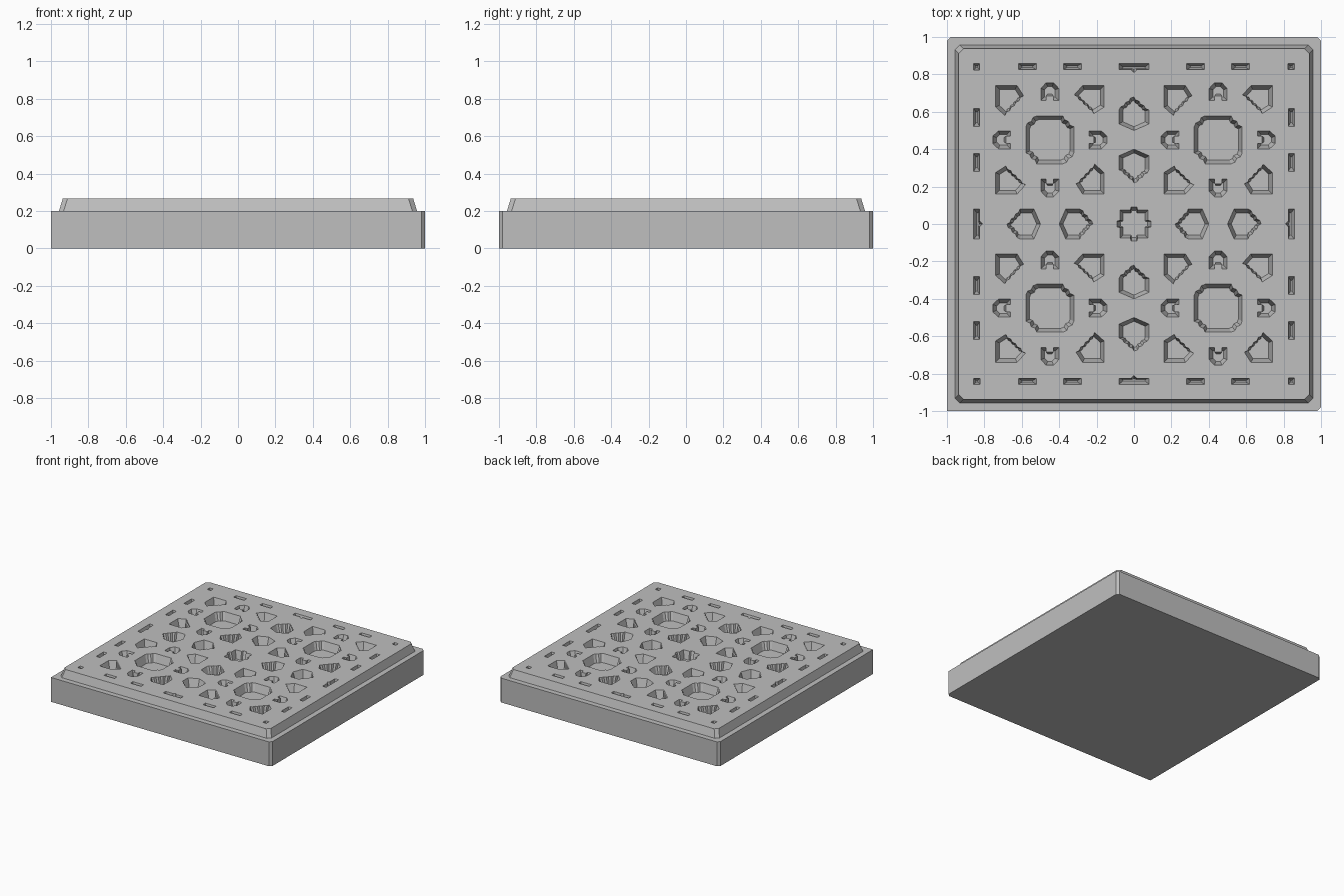
import bpy, bmesh, math
from mathutils import Matrix, Vector

cube = bpy.data.objects.get("Cube")
if cube:
    bpy.data.objects.remove(cube, do_unlink=True)

LEDGE, TOP, DRAFT = 0.2, 0.265, 0.02

stone = bpy.data.materials.new("light_grey_stone")
stone.use_nodes = True
grey = (0.52, 0.52, 0.52, 1)
stone.diffuse_color = grey
stone.node_tree.nodes["Principled BSDF"].inputs["Base Color"].default_value = grey


def make_object(name, bm):
    bmesh.ops.remove_doubles(bm, verts=bm.verts, dist=1e-5)
    bmesh.ops.recalc_face_normals(bm, faces=bm.faces)
    mesh = bpy.data.meshes.new(name)
    bm.to_mesh(mesh)
    bm.free()
    mesh.materials.append(stone)
    obj = bpy.data.objects.new(name, mesh)
    bpy.context.collection.objects.link(obj)
    return obj


def loft(bm, rings):
    """Close a stack of equal outlines, given as (points, height), into a solid."""
    loops = [[bm.verts.new((p[0], p[1], z)) for p in pts] for pts, z in rings]
    for low, high in zip(loops, loops[1:]):
        for i in range(len(low)):
            j = (i + 1) % len(low)
            bm.faces.new((low[i], low[j], high[j], high[i]))
    bm.faces.new(loops[0][::-1])
    bm.faces.new(loops[-1])


def square(half, cuts):
    """Square outline with a chamfer per corner, starting front left."""
    pts = []
    corners = [(-1, -1), (1, -1), (1, 1), (-1, 1)]
    for i, ((sx, sy), c) in enumerate(zip(corners, cuts)):
        pair = [(sx * half, sy * (half - c)), (sx * (half - c), sy * half)]
        pts += pair if i % 2 == 0 else pair[::-1]
    return pts


def stepped(pts, size=0.028):
    """Break the long slanted edges of an outline into small stairs."""
    out = []
    for i, p in enumerate(pts):
        p, q = Vector(p), Vector(pts[(i + 1) % len(pts)])
        d = q - p
        out.append(p)
        if min(abs(d.x), abs(d.y)) > 0.05:
            n = max(2, round(abs(d.x) / size))
            for k in range(n):
                a, b = p + d * k / n, p + d * (k + 1) / n
                out.append(Vector((a.x * .3 + b.x * .7, a.y * .7 + b.y * .3)))
                if k < n - 1:
                    out.append(b)
    return out


def turned(pts, quarter, centre=(0, 0)):
    m = Matrix.Rotation(quarter * math.pi / 2, 2)
    return [m @ Vector(p) + Vector(centre) for p in pts]


def pocket(bm, pts):
    """Cutter that narrows from the top face down to the ledge height."""
    lo = [min(p[a] for p in pts) for a in (0, 1)]
    hi = [max(p[a] for p in pts) for a in (0, 1)]
    mid = [(l + h) / 2 for l, h in zip(lo, hi)]
    s = [max(0.25, 1 - 2 * DRAFT / (h - l)) for l, h in zip(lo, hi)]
    floor = [[mid[a] + (p[a] - mid[a]) * s[a] for a in (0, 1)] for p in pts]
    loft(bm, [(floor, LEDGE), (pts, TOP), (pts, TOP + 0.05)])


# Slab with a sloped raised panel, one solid
bm = bmesh.new()
slab_cuts = (0.0, 0.02, 0.02, 0.02)
panel_cuts = (0.025,) * 4
loft(bm, [(square(1, slab_cuts), 0), (square(1, slab_cuts), LEDGE),
          (square(0.957, panel_cuts), LEDGE), (square(0.937, panel_cuts), TOP)])
tile = make_object("patterned_tile", bm)

# Outlines of the pockets
round_hole = stepped([(-.07, -.128), (.07, -.128), (.128, -.07), (.128, .07),
                      (.07, .128), (-.07, .128), (-.128, .07), (-.128, -.07)])
petal = stepped([(.29, .29), (.175, .29), (.13, .24), (.235, .14), (.29, .175)])
arch = [(-.048, .21), (-.02, .21), (-.02, .235), (.02, .235), (.02, .21),
        (.048, .21), (.048, .275), (.02, .305), (-.02, .305), (-.048, .275)]
dart = stepped([(0, .05), (.08, .085), (.08, .16), (0, .23), (-.08, .16), (-.08, .085)])
hub_side = [(.075, -.075), (.075, -.02), (.092, -.015), (.092, .015), (.075, .02)]
long_dash = [(-.08, .825), (-.015, .825), (0, .81), (.015, .825),
             (.08, .825), (.08, .857), (-.08, .857)]


def dash(x, half):
    return [(x - half, .825), (x + half, .825), (x + half, .857), (x - half, .857)]


bm = bmesh.new()
# Four flower motifs
for x in (-.45, .45):
    for y in (-.45, .45):
        pocket(bm, turned(round_hole, 0, (x, y)))
        for q in range(4):
            pocket(bm, turned(petal, q, (x, y)))
            pocket(bm, turned(arch, q, (x, y)))
# Centre hub, paired darts and border dashes
pocket(bm, [p for q in range(4) for p in turned(hub_side, q)])
for q in range(4):
    centre = turned([(0, .45)], q)[0]
    for flip in (0, 2):
        pocket(bm, turned(dart, q + flip, centre))
    pocket(bm, turned(long_dash, q))
    pocket(bm, turned(dash(.84, .017), q))
    for x in (-.57, -.33, .33, .57):
        pocket(bm, turned(dash(x, .048), q))
cutter = make_object("pocket_cutter", bm)
cutter.hide_render = True

# Carve the pockets, then drop the cutter
cut = tile.modifiers.new("pockets", 'BOOLEAN')
cut.operation, cut.solver, cut.object = 'DIFFERENCE', 'EXACT', cutter
bpy.context.view_layer.objects.active = tile
bpy.ops.object.modifier_apply(modifier=cut.name)
bpy.data.objects.remove(cutter, do_unlink=True)
